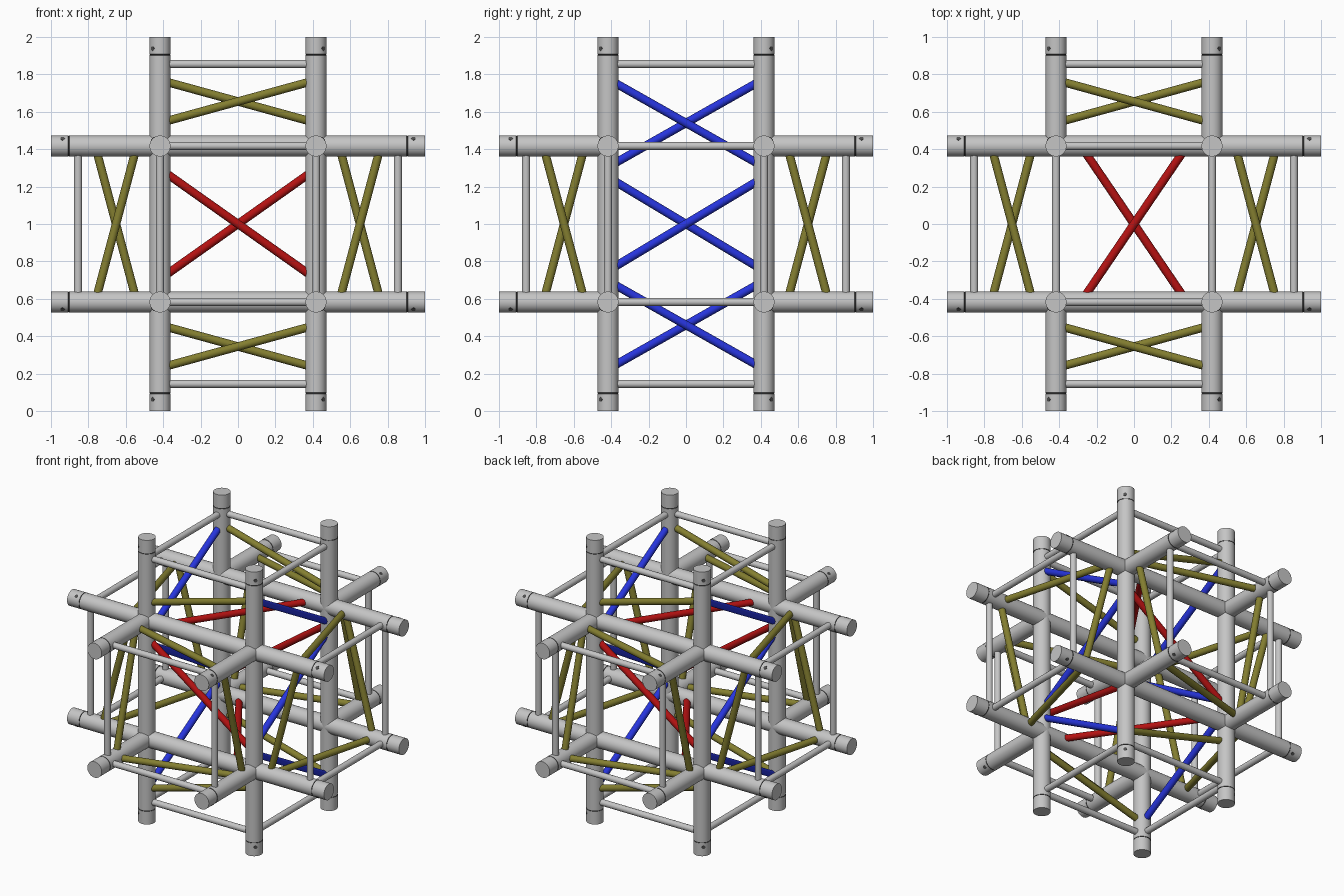
import bpy, bmesh, math
from mathutils import Vector

if "Cube" in bpy.data.objects:
    bpy.data.objects.remove(bpy.data.objects["Cube"])

CENTRE = Vector((0, 0, 1))
D = 0.417          # chord offset from the centre lines
R = 0.056          # chord radius
BRACE_R = 0.0215   # thin tube radius
END = 0.855        # position of the end frames


def material(name, rgb):
    m = bpy.data.materials.new(name)
    m.diffuse_color = (*rgb, 1)
    m.use_nodes = True
    m.node_tree.nodes["Principled BSDF"].inputs["Base Color"].default_value = m.diffuse_color
    return m


GREY = material("aluminium grey", (0.56, 0.56, 0.56))
DARK = material("dark grey", (0.08, 0.08, 0.08))
OLIVE = material("olive", (0.23, 0.21, 0.03))
BLUE = material("blue", (0.02, 0.035, 0.72))
RED = material("red", (0.46, 0.006, 0.006))


def lathe(name, a, b, profile, mats, dark_rings=(), sides=32):
    """Revolve (distance, radius) points about the line from a to b and cap both ends."""
    a, b = Vector(a), Vector(b)
    rot = (b - a).to_track_quat('Z', 'Y')
    bm = bmesh.new()
    rings = []
    for h, r in profile:
        rings.append([bm.verts.new(a + CENTRE + rot @ Vector((
            r * math.cos(2 * math.pi * i / sides), r * math.sin(2 * math.pi * i / sides), h)))
            for i in range(sides)])
    for k in range(len(rings) - 1):
        lo, hi = rings[k], rings[k + 1]
        for i in range(sides):
            j = (i + 1) % sides
            f = bm.faces.new((lo[i], lo[j], hi[j], hi[i]))
            f.material_index = int(k in dark_rings)
    bm.faces.new(rings[0][::-1])
    bm.faces.new(rings[-1])
    me = bpy.data.meshes.new(name)
    bm.to_mesh(me)
    bm.free()
    for m in mats:
        me.materials.append(m)
    ob = bpy.data.objects.new(name, me)
    bpy.context.collection.objects.link(ob)
    bpy.ops.object.select_all(action='DESELECT')
    ob.select_set(True)
    bpy.context.view_layer.objects.active = ob
    bpy.ops.object.shade_smooth_by_angle(angle=math.radians(40))


def rod(name, a, b, r, mat, sides=20):
    length = (Vector(b) - Vector(a)).length
    lathe(name, a, b, [(0, r), (length, r)], [mat], sides=sides)


def on_axis(axis, t, u, v):
    """Point at t along the axis, u and v on the other two axes."""
    p = [u, v]
    p.insert(axis, t)
    return Vector(p)


# Main chords: half tubes with a seam near the end, and a locking pin
SEAM = 0.905
for axis, label in enumerate("xyz"):
    for su in (-1, 1):
        for sv in (-1, 1):
            for s in (-1, 1):
                # the y direction has stubs only, leaving the middle open
                start = D if axis == 1 else 0
                seam = SEAM - start
                profile = [(0, R), (seam - 0.003, R), (seam - 0.002, R - 0.002),
                           (seam + 0.002, R - 0.002), (seam + 0.003, R), (1 - start, R)]
                lathe(f"chord_{label}", on_axis(axis, s * start, su * D, sv * D),
                      on_axis(axis, s, su * D, sv * D), profile, [GREY, DARK], (1, 2, 3))
                out = on_axis(axis, 0, su, sv).normalized()
                base = on_axis(axis, s * 0.938, su * D, sv * D)
                rod("locking_pin", base + out * 0.045, base + out * (R + 0.001),
                    0.012, DARK, 16)

# Square end frames on all six arms
for axis in range(3):
    for s in (-1, 1):
        for t in (-1, 1):
            rod("end_brace", on_axis(axis, s * END, -D, t * D),
                on_axis(axis, s * END, D, t * D), BRACE_R, GREY)
            rod("end_brace", on_axis(axis, s * END, t * D, -D),
                on_axis(axis, s * END, t * D, D), BRACE_R, GREY)

# Diagonals: each one is repeated by half turns about the three axes
E = 0.375
DIAGONALS = [
    ("arm_diagonal", OLIVE, (-E, -D, 0.552), (E, -D, 0.758)),
    ("arm_diagonal", OLIVE, (0.552, -D, -E), (0.752, -D, E)),
    ("arm_diagonal", OLIVE, (0.552, E, D), (0.752, -E, D)),
    ("arm_diagonal", OLIVE, (-E, -0.552, D), (E, -0.758, D)),
    ("arm_diagonal", OLIVE, (D, -0.552, -E), (D, -0.752, E)),
    ("side_diagonal", BLUE, (D, -E, 0.752), (D, E, 0.328)),
    ("side_diagonal", BLUE, (D, -E, -0.225), (D, E, 0.225)),
    ("core_diagonal", RED, (-E, -D, 0.265), (E, -D, -0.265)),
    ("core_diagonal", RED, (-0.255, -E, D), (0.255, E, D)),
]
TURNS = [(1, 1, 1), (1, -1, -1), (-1, 1, -1), (-1, -1, 1)]
for name, mat, a, b in DIAGONALS:
    done = set()
    for turn in TURNS:
        pa = tuple(p * t for p, t in zip(a, turn))
        pb = tuple(p * t for p, t in zip(b, turn))
        if frozenset((pa, pb)) not in done:
            done.add(frozenset((pa, pb)))
            rod(name, pa, pb, 0.0225, mat)
